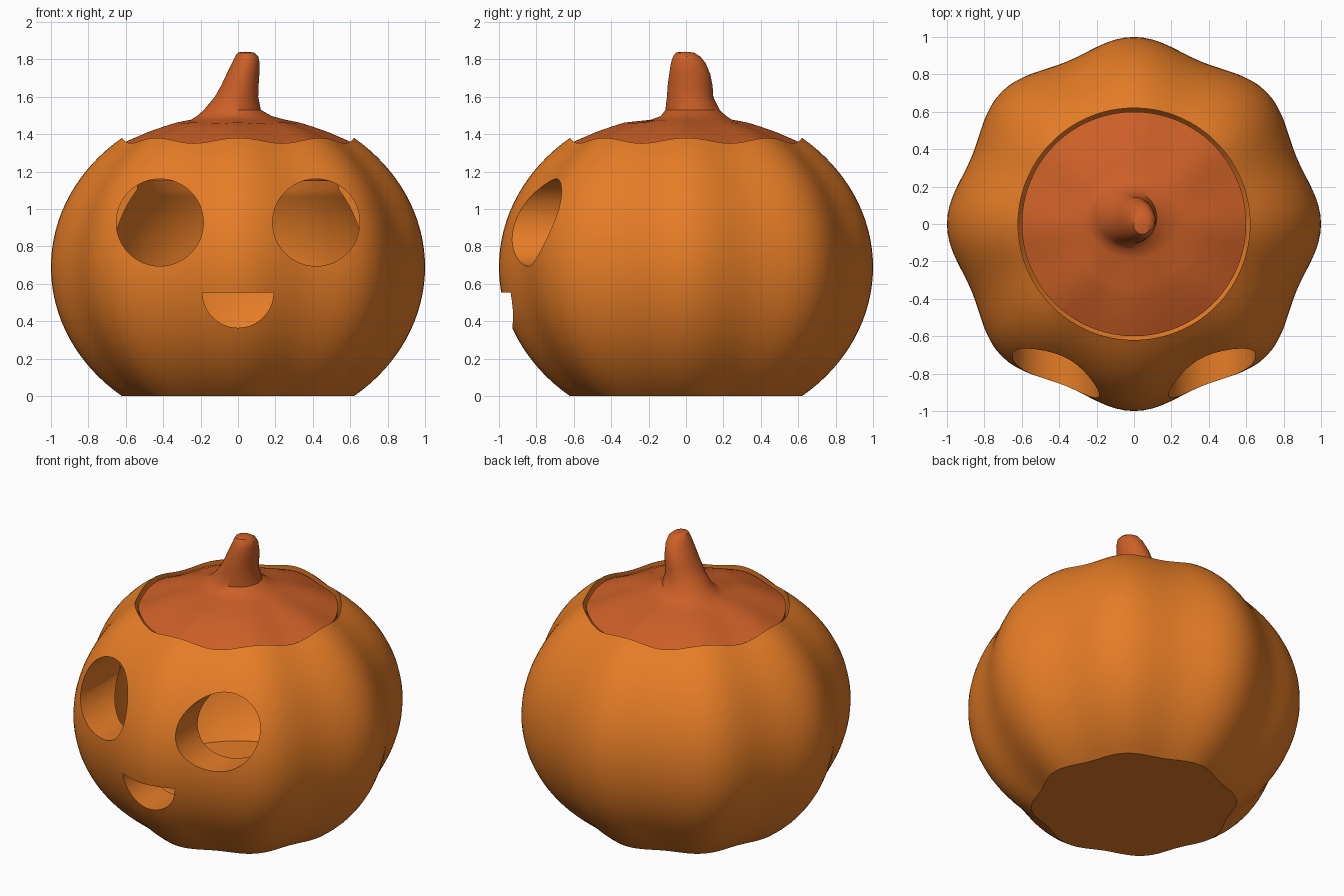
import bpy, bmesh
from math import sin, cos, acos, asin, pi, radians

if "Cube" in bpy.data.objects:
    bpy.data.objects.remove(bpy.data.objects["Cube"])

SEG = 128
ANGLES = [2 * pi * i / SEG for i in range(SEG)]
ZC, H = 0.69, 0.88          # centre height and half height of the shell
OPEN_R = 0.62               # top opening and foot radius


def material(name, color):
    m = bpy.data.materials.new(name)
    m.diffuse_color = (*color, 1)
    m.use_nodes = True
    m.node_tree.nodes["Principled BSDF"].inputs["Base Color"].default_value = m.diffuse_color
    return m


def loft(name, rings, bottom, top):
    """Closed skin through rings, ending in a fan at each pole."""
    bm = bmesh.new()
    loops = [[bm.verts.new(p) for p in ring] for ring in rings]
    for a, b in zip(loops, loops[1:]):
        for i in range(SEG):
            j = (i + 1) % SEG
            bm.faces.new((a[i], a[j], b[j], b[i]))
    for loop, pole in ((loops[0], bottom), (loops[-1], top)):
        c = bm.verts.new(pole)
        for i in range(SEG):
            bm.faces.new((loop[i], loop[(i + 1) % SEG], c))
    bmesh.ops.recalc_face_normals(bm, faces=bm.faces)
    return finish(name, bm)


def finish(name, bm):
    me = bpy.data.meshes.new(name)
    bm.to_mesh(me)
    bm.free()
    ob = bpy.data.objects.new(name, me)
    bpy.context.collection.objects.link(ob)
    return ob


def select(ob):
    bpy.ops.object.select_all(action='DESELECT')
    ob.select_set(True)
    bpy.context.view_layer.objects.active = ob


def lobe(t):
    return 1 - 0.03 * (1 - cos(8 * t))


def circle(r, z):
    return [(r * cos(t), r * sin(t), z) for t in ANGLES]


# Ribbed outer shell, from the foot up to the round opening
def outer_ring(u):
    ring = []
    for t in ANGLES:
        f = lobe(t)
        lo, hi = -acos(OPEN_R), acos(OPEN_R / f)
        phi = lo + (hi - lo) * u
        r = f * cos(phi)
        ring.append((r * cos(t), r * sin(t), ZC + H * sin(phi)))
    return ring


rings = [outer_ring(i / 32) for i in range(33)]

# Opening wall and rounded cavity with a flat floor
CR, CH = 0.745, 0.75
hi, lo = acos(OPEN_R / CR), asin((0.2 - ZC) / CH)
for i in range(21):
    phi = hi + (lo - hi) * i / 20
    rings.append(circle(CR * cos(phi), ZC + CH * sin(phi)))
body = loft("pumpkin_shell", rings, (0, 0, 0), (0, 0, 0.2))
body.data.materials.append(material("orange_skin", (0.79, 0.205, 0.02)))


# Face cutters: two round eyes and a half-round mouth
def prism(bm, outline, y0, y1):
    a = [bm.verts.new((x, y0, z)) for x, z in outline]
    b = [bm.verts.new((x, y1, z)) for x, z in outline]
    n = len(outline)
    bm.faces.new(a)
    bm.faces.new(b[::-1])
    for i in range(n):
        j = (i + 1) % n
        bm.faces.new((a[i], b[i], b[j], a[j]))


bm = bmesh.new()
for side in (-1, 1):
    prism(bm, [(side * 0.418 + 0.233 * cos(2 * pi * i / 64),
                0.928 + 0.233 * sin(2 * pi * i / 64)) for i in range(64)], -1.3, -0.31)
prism(bm, [(0.19 * cos(pi + pi * i / 32), 0.555 + 0.19 * sin(pi + pi * i / 32))
           for i in range(33)], -1.3, -0.45)
bmesh.ops.recalc_face_normals(bm, faces=bm.faces)
cutter = finish("face_cutter", bm)
cutter.hide_render = True

mod = body.modifiers.new("carve_face", 'BOOLEAN')
mod.operation = 'DIFFERENCE'
mod.solver = 'EXACT'
mod.object = cutter
select(body)
bpy.ops.object.modifier_apply(modifier=mod.name)
bpy.data.objects.remove(cutter, do_unlink=True)


# Lid with a leaning stem
def lid_ring(r, z, wave):
    return [(r * cos(t), r * sin(t), z - wave * (1 - cos(8 * t))) for t in ANGLES]


rings = [circle(0.3, 1.23), circle(0.59, 1.15)]
rings += [lid_ring(r, z, w) for r, z, w in (
    (0.6, 1.36, 0.010), (0.55, 1.382, 0.009), (0.48, 1.412, 0.007),
    (0.4, 1.44, 0.005), (0.33, 1.462, 0.003))]
stem = [  # z, centre x, centre y, radius x, radius y
    (1.478, 0.00, 0.03, 0.250, 0.215), (1.497, -0.02, 0.04, 0.200, 0.175),
    (1.530, -0.03, 0.035, 0.152, 0.145), (1.600, -0.008, 0.022, 0.116, 0.124),
    (1.660, 0.010, 0.022, 0.100, 0.120), (1.720, 0.026, 0.020, 0.088, 0.110),
    (1.780, 0.042, 0.012, 0.074, 0.093), (1.815, 0.047, 0.004, 0.062, 0.073),
    (1.835, 0.043, -0.005, 0.045, 0.050), (1.840, 0.038, -0.01, 0.025, 0.028)]
rings += [[(cx + rx * cos(t), cy + ry * sin(t), z) for t in ANGLES]
          for z, cx, cy, rx, ry in stem]
lid = loft("lid_with_stem", rings, (0, 0, 1.26), (0.038, -0.01, 1.841))
lid.data.materials.append(material("lid_skin", (0.6, 0.115, 0.02)))

for ob in (body, lid):
    select(ob)
    bpy.ops.object.shade_smooth_by_angle(angle=radians(35))
